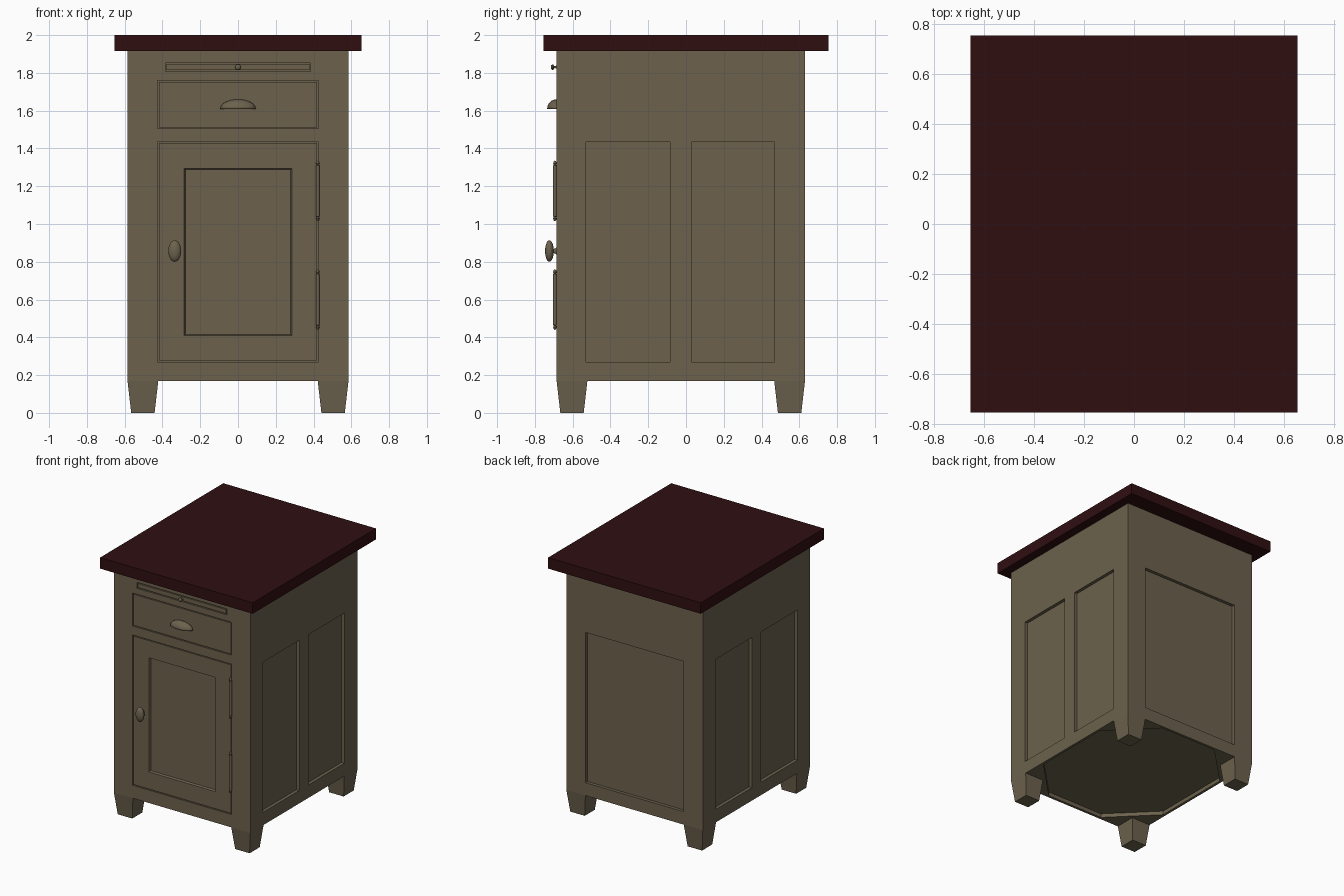
import bpy, bmesh, math
from mathutils import Matrix, Vector

if "Cube" in bpy.data.objects:
    bpy.data.objects.remove(bpy.data.objects["Cube"])


def material(name, rgb):
    m = bpy.data.materials.new(name)
    m.diffuse_color = (*rgb, 1)
    m.use_nodes = True
    m.node_tree.nodes["Principled BSDF"].inputs["Base Color"].default_value = m.diffuse_color
    return m


PAINT = material("olive_paint", (0.150, 0.121, 0.075))
WOOD = material("dark_red_wood", (0.029, 0.0045, 0.0055))


def finish(name, bm, mat=PAINT, smooth=False):
    bmesh.ops.recalc_face_normals(bm, faces=bm.faces[:])
    me = bpy.data.meshes.new(name)
    bm.to_mesh(me)
    bm.free()
    me.materials.append(mat)
    ob = bpy.data.objects.new(name, me)
    bpy.context.collection.objects.link(ob)
    if smooth:
        bpy.ops.object.select_all(action='DESELECT')
        ob.select_set(True)
        bpy.context.view_layer.objects.active = ob
        bpy.ops.object.shade_smooth_by_angle(angle=math.radians(40))
    return ob


def add_box(bm, x, y, z):
    c = [(a + b) / 2 for a, b in (x, y, z)]
    s = [b - a for a, b in (x, y, z)]
    return bmesh.ops.create_cube(bm, size=1, matrix=Matrix.Translation(c) @ Matrix.Diagonal((*s, 1)))


def box(name, x, y, z, mat=PAINT):
    bm = bmesh.new()
    add_box(bm, x, y, z)
    return finish(name, bm, mat)


def lathe(name, profile, loc, sx=1.0, forward=True, n=20):
    """Turn (radius, distance) points; the axis points to -y or up."""
    bm = bmesh.new()
    rings = []
    for r, d in profile:
        rings.append([bm.verts.new((sx * r * math.cos(2 * math.pi * i / n),
                                    r * math.sin(2 * math.pi * i / n), d)) for i in range(n)])
    for a, b in zip(rings, rings[1:]):
        for i in range(n):
            j = (i + 1) % n
            bm.faces.new((a[i], a[j], b[j], b[i]))
    bm.faces.new(rings[0])
    bm.faces.new(rings[-1])
    rot = Matrix.Rotation(math.pi / 2 if forward else 0, 4, 'X')
    bm.transform(Matrix.Translation(loc) @ rot)
    return finish(name, bm, smooth=True)


# Overall sizes
W, FRONT, BACK = 0.585, -0.685, 0.63
BASE, TOP = 0.17, 1.915
PZ = (0.27, 1.435)

# Countertop
box("countertop", (-0.655, 0.655), (-0.755, 0.755), (TOP, 2.0), WOOD)

# Openings cut into the cabinet: door, drawer, slide-out board, panels
openings = {
    "door": ((-0.425, 0.425), PZ),
    "drawer": ((-0.425, 0.425), (1.505, 1.76)),
    "slide_out_board": ((-0.385, 0.385), (1.807, 1.853)),
}
D = 0.025
bm = bmesh.new()
for x, z in openings.values():
    add_box(bm, x, (FRONT - 0.05, FRONT + 0.03), z)
for x in ((W - D, W + 0.05), (-W - 0.05, -W + D)):
    for y in ((-0.53, -0.085), (0.028, 0.468)):
        add_box(bm, x, y, PZ)
add_box(bm, (-0.42, 0.42), (BACK - D, BACK + 0.05), PZ)

# Eight-sided recess under the floor
t, c = 0.02, 0.32
x0, x1, y0, y1 = -W + t, W - t, FRONT + t, BACK - t
octagon = [(x0 + c, y0), (x1 - c, y0), (x1, y0 + c), (x1, y1 - c),
           (x1 - c, y1), (x0 + c, y1), (x0, y1 - c), (x0, y0 + c)]
face = bm.faces.new([bm.verts.new((x, y, BASE - 0.05)) for x, y in octagon])
ext = bmesh.ops.extrude_face_region(bm, geom=[face])
bmesh.ops.translate(bm, vec=(0, 0, 0.08),
                    verts=[v for v in ext["geom"] if isinstance(v, bmesh.types.BMVert)])
cutter = finish("opening_cutter", bm)
cutter.hide_render = True

# Cabinet body
body = box("cabinet_body", (-W, W), (FRONT, BACK), (BASE, TOP))
mod = body.modifiers.new("openings", 'BOOLEAN')
mod.operation, mod.solver, mod.object = 'DIFFERENCE', 'EXACT', cutter
bpy.context.view_layer.update()
cut_mesh = bpy.data.meshes.new_from_object(body.evaluated_get(bpy.context.evaluated_depsgraph_get()))
body.modifiers.clear()
body.data = cut_mesh
bpy.data.objects.remove(cutter)

# Door with sunk panel, drawer front and slide-out board
GAP = 0.007
for name, (x, z) in openings.items():
    bm = bmesh.new()
    add_box(bm, (x[0] + GAP, x[1] - GAP), (FRONT + 0.001, FRONT + 0.03), (z[0] + GAP, z[1] - GAP))
    if name == "door":
        bm.normal_update()
        f = min(bm.faces, key=lambda q: q.calc_center_median().y)
        bmesh.ops.inset_region(bm, faces=[f], thickness=0.188)
        bmesh.ops.inset_region(bm, faces=[f], thickness=0.009, depth=-0.015)
    finish(name, bm)

# Tapered legs
for sx, side in ((-1, "left"), (1, "right")):
    for ye, sy, end in ((FRONT, -1, "front"), (BACK, 1, "back")):
        bm = bmesh.new()
        add_box(bm, sorted((sx * W, sx * (W - 0.163))), sorted((ye, ye - sy * 0.163)), (0, BASE))
        mid = Vector((sx * (W - 0.0815), ye - sy * 0.0815, 0))
        for v in bm.verts:
            if v.co.z < 0.01:
                v.co = mid + (v.co - mid) * 0.76
        finish(f"{end}_{side}_leg", bm)

# Slide-out board knob
lathe("board_knob", [(0.009, 0), (0.005, 0.008), (0.006, 0.013), (0.014, 0.018),
                     (0.015, 0.023), (0.010, 0.029), (0.002, 0.031)], (0, FRONT, 1.83))

# Oval door knob on a flared stem
profile = [(0.02, 0), (0.013, 0.008), (0.011, 0.02)]
for i in range(1, 12):
    a = math.pi * i / 12
    profile.append((0.057 * math.sin(a), 0.038 - 0.023 * math.cos(a)))
profile.append((0.002, 0.061))
lathe("door_knob", profile, (-0.335, FRONT, 0.857), sx=0.6, n=24)

# Cup pull: front upper quarter of an ellipsoid, hollow underneath
bm = bmesh.new()
bmesh.ops.create_uvsphere(bm, u_segments=32, v_segments=16, radius=1)
for normal in ((0, 0, -1), (0, 1, 0)):
    bmesh.ops.bisect_plane(bm, geom=bm.verts[:] + bm.edges[:] + bm.faces[:], dist=1e-4,
                           plane_co=(0, 0, 0), plane_no=normal, clear_outer=True)
bm.transform(Matrix.Translation((0, FRONT, 1.61)) @ Matrix.Diagonal((0.094, 0.05, 0.05, 1)))
pull = finish("drawer_cup_pull", bm, smooth=True)
solid = pull.modifiers.new("thickness", 'SOLIDIFY')
solid.thickness = 0.005

# Hinge barrels with finials
for name, z in (("upper_hinge", 1.175), ("lower_hinge", 0.60)):
    half = [(0.010, 0.135), (0.006, 0.138), (0.0095, 0.146), (0.006, 0.156), (0.001, 0.160)]
    prof = [(r, -d) for r, d in reversed(half)] + half
    lathe(name, prof, (0.422, FRONT - 0.009, z), forward=False, n=16)
